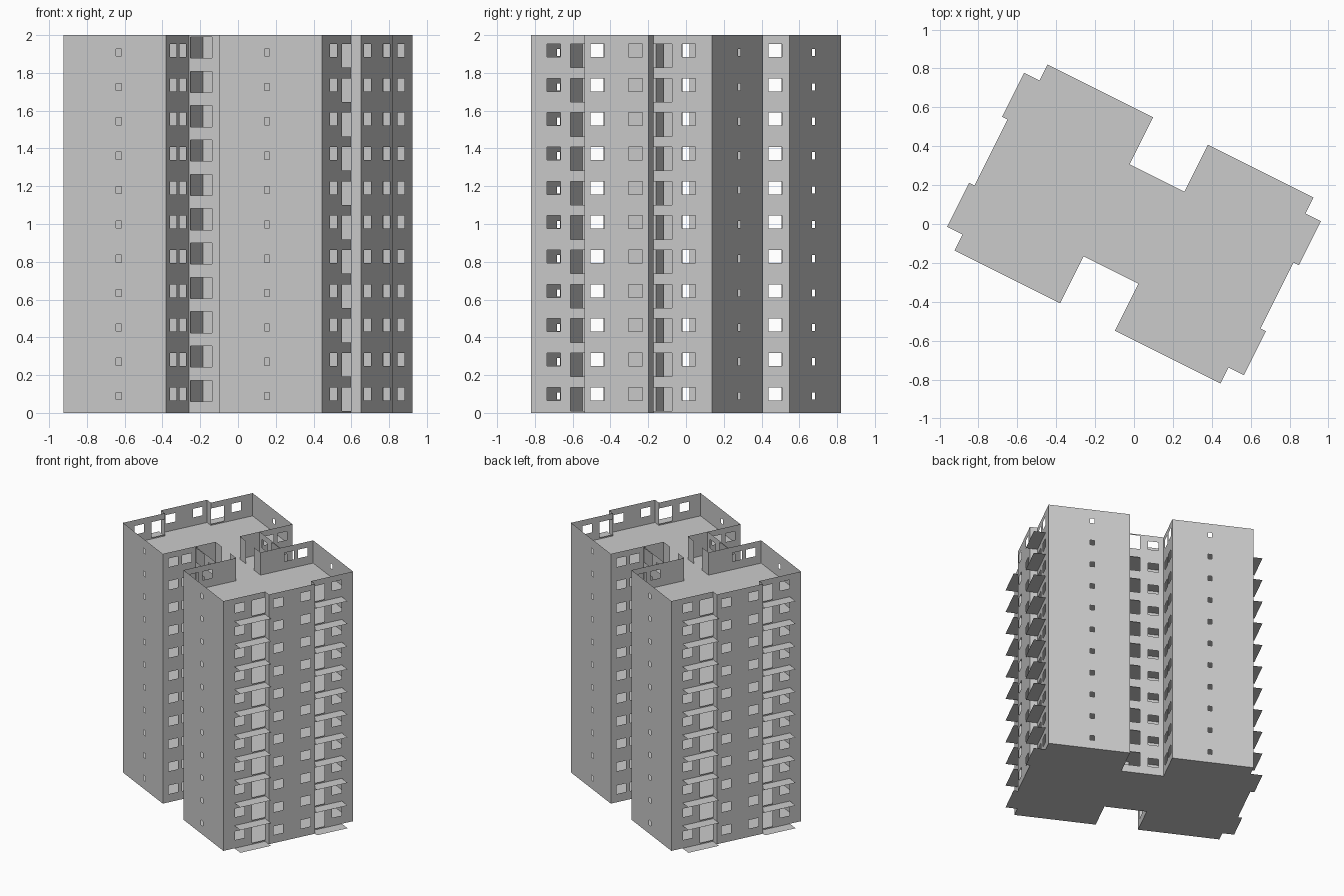
import bpy, math

if "Cube" in bpy.data.objects:
    bpy.data.objects.remove(bpy.data.objects["Cube"])

FLOORS = 11
H = 2 / FLOORS
TURN = -math.atan(0.5)          # plan is turned on the grid


def finish(name, verts, faces, floors=FLOORS, mirror=True):
    """Quarter-plan panel -> mirrored to four quarters -> stacked by storey."""
    me = bpy.data.meshes.new(name)
    me.from_pydata(verts, [], faces)
    ob = bpy.data.objects.new(name, me)
    bpy.context.collection.objects.link(ob)
    ob.rotation_euler.z = TURN
    if mirror:
        m = ob.modifiers.new("quarters", 'MIRROR')
        m.use_axis = (True, True, False)
    a = ob.modifiers.new("storeys", 'ARRAY')
    a.count = floors
    a.use_relative_offset = False
    a.use_constant_offset = True
    a.constant_offset_displace = (0, 0, H)
    return ob


def wall(name, p, q, holes=(), **kw):
    """Thin one-storey wall from p to q; holes are (start, end, low, high)
    measured along the axis the wall runs on."""
    ax = 0 if abs(q[0] - p[0]) > abs(q[1] - p[1]) else 1
    cuts = sorted({p[ax], q[ax], *[h[0] for h in holes], *[h[1] for h in holes]})
    levels = sorted({0, H, *[h[2] for h in holes], *[h[3] for h in holes]})
    if p[ax] > q[ax]:
        cuts.reverse()

    def pt(s, z):
        return (s, p[1], z) if ax == 0 else (p[0], s, z)
    verts = [pt(s, z) for z in levels for s in cuts]
    n = len(cuts)
    faces = []
    for j in range(len(levels) - 1):
        for i in range(n - 1):
            s = (cuts[i] + cuts[i + 1]) / 2
            z = (levels[j] + levels[j + 1]) / 2
            if not any(a < s < b and c < z < d for a, b, c, d in holes):
                k = j * n + i
                faces.append((k, k + 1, k + n + 1, k + n))
    return finish(name, verts, faces, **kw)


LO, HI = 0.066, 0.135           # window sill and head
U, V, BAY, BV = 0.765, 0.535, 0.822, 0.19
NU, NV = 0.158, 0.265           # notch half width and depth line

# Outer walls (one quarter each)
wall("long_wall", (U, V), (NU, V), [(0.423, 0.455, 0.07, 0.108)])
wall("end_wall", (U, BV), (U, V), [(BV, 0.30, 0.01, HI), (0.36, 0.44, LO, HI)])
wall("bay_side_wall", (BAY, BV), (U, BV))
wall("bay_front_wall", (BAY, 0), (BAY, BV), [(0.072, 0.153, LO, HI)])
wall("notch_side_wall", (NU, V), (NU, NV), [(0.30, 0.378, LO, HI), (0.41, 0.49, LO, HI)])

# Notch back walls with landing window and opening, one per side
for name, s in (("notch_back_wall_front", 1), ("notch_back_wall_rear", -1)):
    ob = wall(name, (-NU, -NV), (NU, -NV),
              [(-0.15, -0.02, 0.06, 0.172), (0.04, 0.12, LO, HI)], mirror=False)
    ob.rotation_euler.z = TURN + (0 if s > 0 else math.pi)

# Stair core partitions
wall("core_side_wall", (NU, 0.10), (NU, NV))
wall("core_cross_wall", (0.06, 0.10), (NU, 0.10))

# Floor plates with balcony slabs, joined as one outline per quarter
outline = [(0, 0), (BAY, 0), (BAY, BV), (0.853, BV), (0.853, 0.443),
           (U, 0.443), (U, V), (NU, V), (NU, NV), (0, NV)]
finish("floor_plate", [(x, y, 0) for x, y in outline], [tuple(range(len(outline)))])
